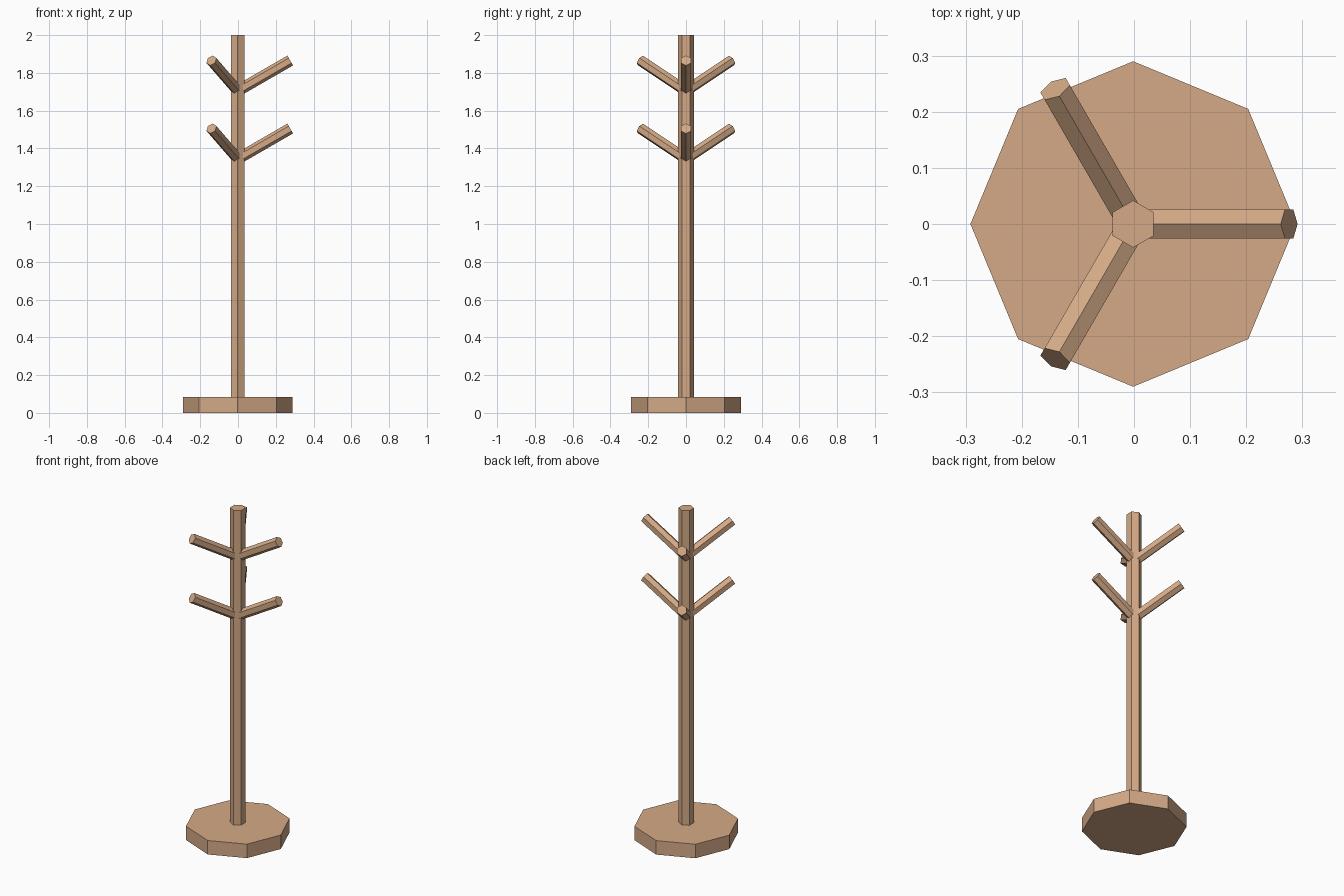
import bpy
import math
from mathutils import Vector

if "Cube" in bpy.data.objects:
    bpy.data.objects.remove(bpy.data.objects["Cube"])

wood = bpy.data.materials.new("light_wood")
wood.diffuse_color = (0.66, 0.40, 0.24, 1)
wood.use_nodes = True
wood.node_tree.nodes["Principled BSDF"].inputs["Base Color"].default_value = wood.diffuse_color

CX = -0.0015          # stand axis, offset so the whole model is centred


def prism(name, sides, radius, start, direction, length, spin=0.0):
    """Flat-sided rod running from start along direction."""
    d = Vector(direction).normalized()
    bpy.ops.mesh.primitive_cylinder_add(
        vertices=sides, radius=radius, depth=length,
        location=Vector(start) + d * length / 2,
        rotation=(0, math.acos(d.z), math.atan2(d.y, d.x)))
    ob = bpy.context.object
    ob.name = name
    # turn the cross-section about the rod's own axis
    if spin:
        for v in ob.data.vertices:
            x, y = v.co.x, v.co.y
            v.co.x = x * math.cos(spin) - y * math.sin(spin)
            v.co.y = x * math.sin(spin) + y * math.cos(spin)
    ob.data.materials.append(wood)
    return ob


# octagonal foot and hexagonal pole
prism("base", 8, 0.29, (CX, 0, 0), (0, 0, 1), 0.085)
prism("pole", 6, 0.042, (CX, 0, 0.04), (0, 0, 1), 1.96)

# two tiers of three hooks, rising at 30 degrees with a ridge on top
tilt = math.radians(30)
for tier, z in (("lower", 1.345), ("upper", 1.705)):
    for i in range(3):
        a = math.radians(120 * i)
        direction = (math.cos(a) * math.cos(tilt),
                     math.sin(a) * math.cos(tilt), math.sin(tilt))
        prism(f"{tier}_hook_{i + 1}", 6, 0.03, (CX, 0, z), direction,
              0.321, math.pi / 2)
